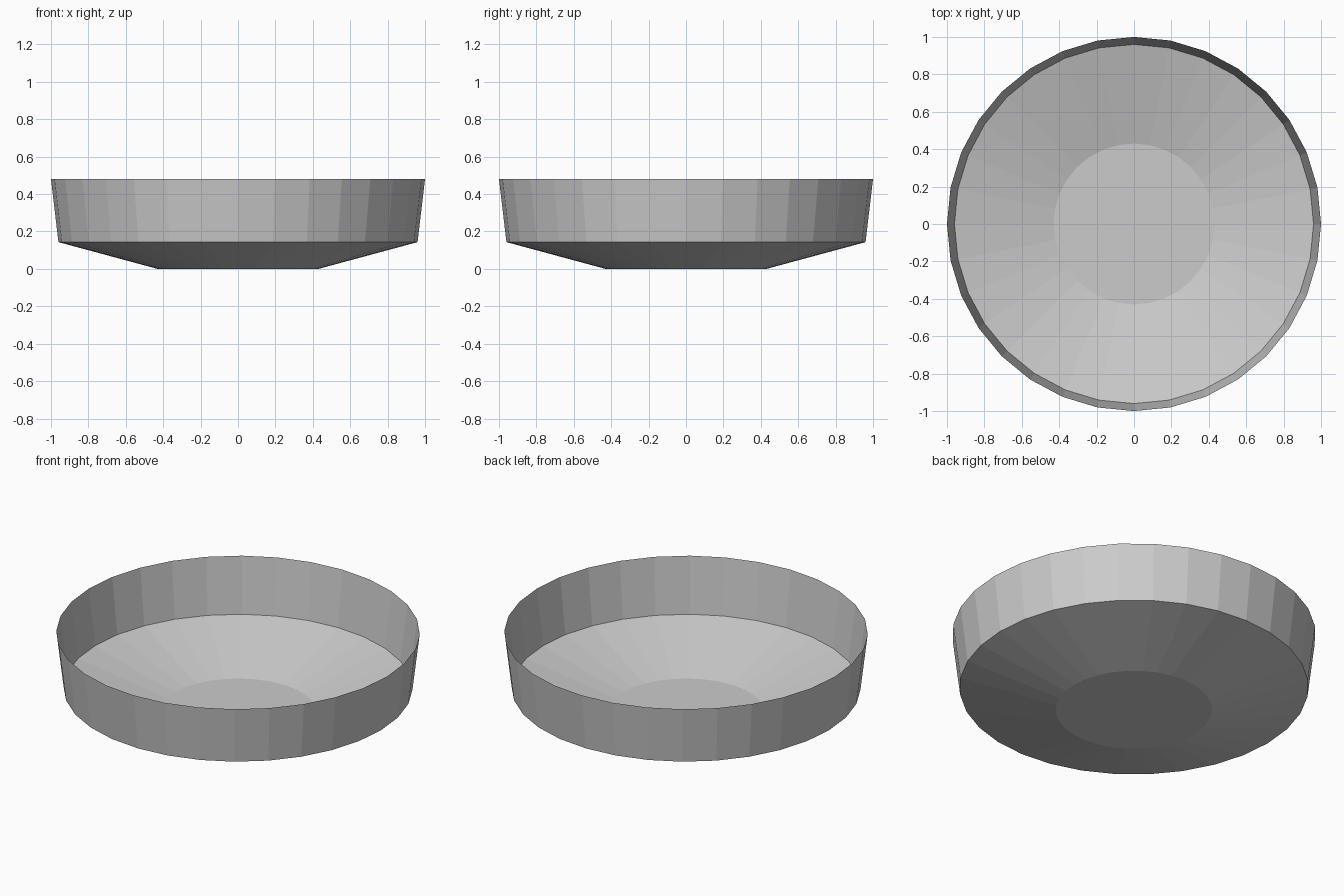
import bpy, bmesh
from math import cos, sin, tau

if "Cube" in bpy.data.objects:
    bpy.data.objects.remove(bpy.data.objects["Cube"])

SIDES = 32
# Outline from foot to rim: (radius, height)
PROFILE = [(0.43, 0.0), (0.96, 0.143), (1.0, 0.48)]

bm = bmesh.new()
rings = [[bm.verts.new((r * cos(tau * i / SIDES), r * sin(tau * i / SIDES), z))
          for i in range(SIDES)] for r, z in PROFILE]

# Flat foot disc
bm.faces.new(rings[0][::-1])

# Sloped base and flared wall, thin open shell
for low, high in zip(rings, rings[1:]):
    for i in range(SIDES):
        j = (i + 1) % SIDES
        bm.faces.new((low[i], low[j], high[j], high[i]))

mesh = bpy.data.meshes.new("dish")
bm.to_mesh(mesh)
bm.free()
dish = bpy.data.objects.new("dish", mesh)
bpy.context.collection.objects.link(dish)
